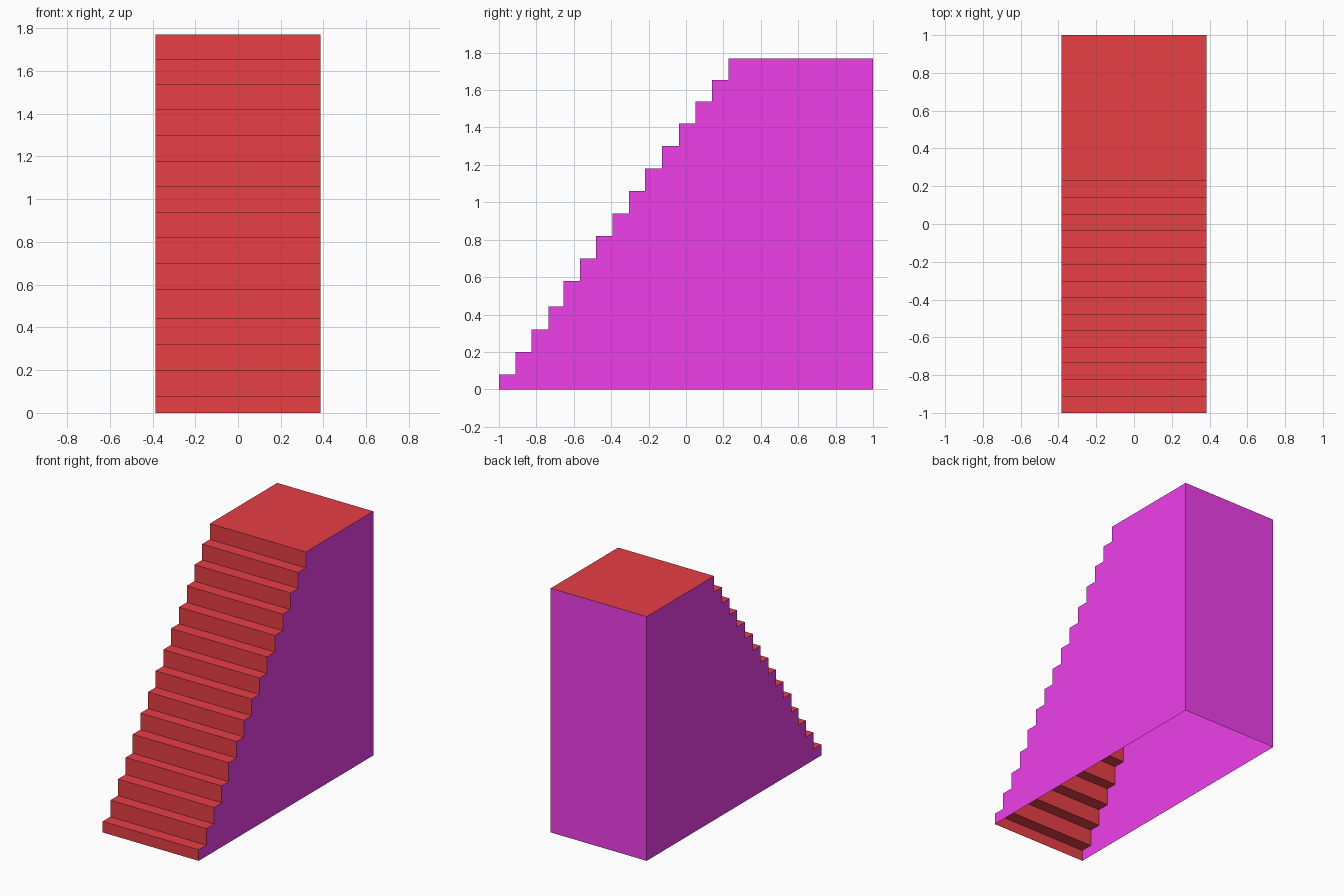
import bpy, bmesh

if "Cube" in bpy.data.objects:
    bpy.data.objects.remove(bpy.data.objects["Cube"])

HALF = 0.385
# riser positions (y) and tread heights (z), bottom to top
RISERS = [-1.0, -0.912, -0.825, -0.736, -0.656, -0.567, -0.481, -0.393,
          -0.305, -0.218, -0.127, -0.037, 0.051, 0.140, 0.228]
TREADS = [0.08, 0.20, 0.32, 0.443, 0.58, 0.70, 0.82, 0.94,
          1.06, 1.18, 1.30, 1.42, 1.54, 1.655, 1.77]


def material(name, rgb):
    mat = bpy.data.materials.new(name)
    mat.diffuse_color = (*rgb, 1.0)
    mat.use_nodes = True
    mat.node_tree.nodes["Principled BSDF"].inputs["Base Color"].default_value = mat.diffuse_color
    return mat


def finish(bm, name, mat):
    bm.normal_update()
    mesh = bpy.data.meshes.new(name)
    bm.to_mesh(mesh)
    bm.free()
    obj = bpy.data.objects.new(name, mesh)
    mesh.materials.append(mat)
    bpy.context.collection.objects.link(obj)
    return obj


# Stepped profile from the front foot to the back of the landing
profile = [(-1.0, 0.0)]
for i, (y, z) in enumerate(zip(RISERS, TREADS)):
    back = RISERS[i + 1] if i + 1 < len(RISERS) else 1.0
    profile += [(y, z), (back, z)]

# Treads, risers and landing: a thin folded sheet
bm = bmesh.new()
left = [bm.verts.new((-HALF, y, z)) for y, z in profile]
right = [bm.verts.new((HALF, y, z)) for y, z in profile]
for i in range(len(profile) - 1):
    bm.faces.new((left[i], right[i], right[i + 1], left[i + 1]))
finish(bm, "stair_treads", material("red", (0.8, 0.05, 0.06)))

# Side walls and back wall, open underneath
bm = bmesh.new()
outline = profile + [(1.0, 0.0)]
left = [bm.verts.new((-HALF, y, z)) for y, z in outline]
right = [bm.verts.new((HALF, y, z)) for y, z in outline]
bm.faces.new(left)
bm.faces.new(right[::-1])
bm.faces.new((left[-2], right[-2], right[-1], left[-1]))
finish(bm, "stair_walls", material("magenta", (0.86, 0.05, 0.82)))
